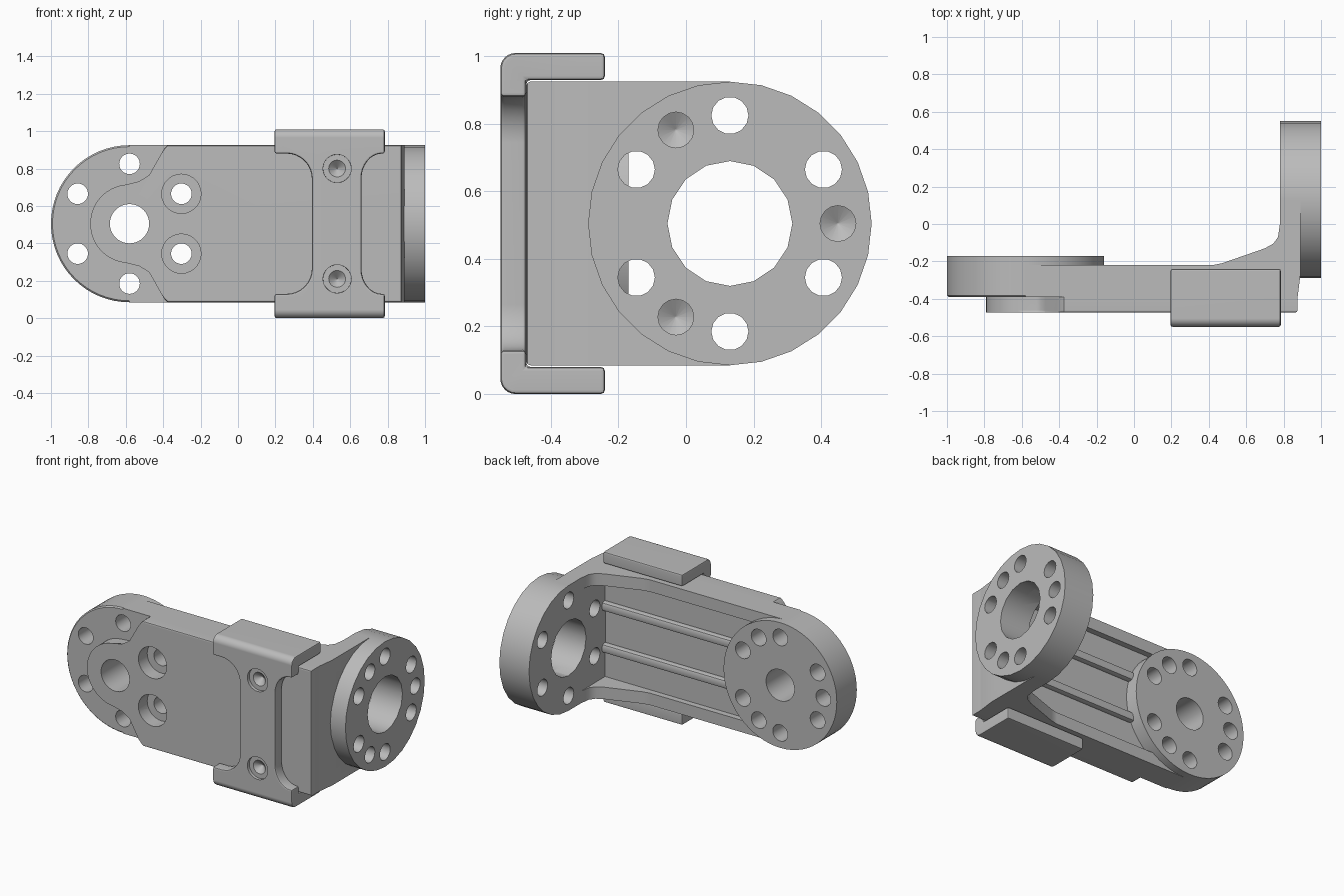
import bpy, bmesh
from math import cos, sin, pi, radians

if "Cube" in bpy.data.objects:
    bpy.data.objects.remove(bpy.data.objects["Cube"], do_unlink=True)

grey = bpy.data.materials.new("machined_grey")
grey.use_nodes = True
grey.diffuse_color = (0.5, 0.5, 0.5, 1)
grey.node_tree.nodes["Principled BSDF"].inputs["Base Color"].default_value = grey.diffuse_color

MID = 0.505          # height of the symmetry plane
DISC_R = 0.42
RING_R = 0.32        # bolt circle
AXES = {"X": lambda u, v, t: (t, u, v),
        "Y": lambda u, v, t: (u, t, v),
        "Z": lambda u, v, t: (u, v, t)}


def finish(name, bm):
    bmesh.ops.recalc_face_normals(bm, faces=bm.faces)
    mesh = bpy.data.meshes.new(name)
    bm.to_mesh(mesh)
    bm.free()
    mesh.materials.append(grey)
    ob = bpy.data.objects.new(name, mesh)
    bpy.context.collection.objects.link(ob)
    return ob


def prism(name, points, axis, t0, t1, bevel_start=0):
    """Extrude a 2D outline; optionally round the rim of its start face."""
    bm = bmesh.new()
    place = AXES[axis]
    ends = [[bm.verts.new(place(u, v, t)) for u, v in points] for t in (t0, t1)]
    start = bm.faces.new(ends[0])
    bm.faces.new(ends[1])
    n = len(points)
    for i in range(n):
        j = (i + 1) % n
        bm.faces.new((ends[0][i], ends[0][j], ends[1][j], ends[1][i]))
    if bevel_start:
        bmesh.ops.bevel(bm, geom=list(start.edges), offset=bevel_start, segments=2,
                        profile=0.5, affect="EDGES")
    return finish(name, bm)


def lathe(name, centre, axis, profile, sides):
    """Closed solid of revolution from (radius, position along axis) pairs."""
    bm = bmesh.new()
    place = AXES[axis]
    rings = []
    for r, t in profile:
        rings.append([bm.verts.new(place(centre[0] + r * cos(2 * pi * i / sides),
                                         centre[1] + r * sin(2 * pi * i / sides), t))
                      for i in range(sides)])
    for a, b in zip(rings, rings[1:]):
        for i in range(sides):
            j = (i + 1) % sides
            bm.faces.new((a[i], a[j], b[j], b[i]))
    bm.faces.new(rings[0])
    bm.faces.new(rings[-1])
    return finish(name, bm)


def box(name, x0, x1, y0, y1, z0, z1):
    return prism(name, [(x0, y0), (x1, y0), (x1, y1), (x0, y1)], "Z", z0, z1)


def apply(ob, mod):
    bpy.context.view_layer.objects.active = ob
    bpy.ops.object.modifier_apply(modifier=mod.name)


def cut(ob, cutters):
    for c in cutters:
        c.hide_render = True
        mod = ob.modifiers.new("cut", "BOOLEAN")
        mod.operation = "DIFFERENCE"
        mod.solver = "EXACT"
        mod.object = c
        apply(ob, mod)


def bevel(ob, width):
    mod = ob.modifiers.new("bevel", "BEVEL")
    mod.width = width
    mod.segments = 2
    mod.limit_method = "ANGLE"
    mod.angle_limit = radians(40)
    apply(ob, mod)


def arc(cx, cz, rx, rz, a0, a1, n):
    return [(cx + rx * cos(radians(a0 + (a1 - a0) * i / n)),
             cz + rz * sin(radians(a0 + (a1 - a0) * i / n))) for i in range(n + 1)]


def on_ring(centre, angle):
    return (centre[0] + RING_R * cos(radians(angle)), centre[1] + RING_R * sin(radians(angle)))


def flip(points):
    """Mirror an outline about the middle height, keeping its winding continuous."""
    return [(u, 2 * MID - v) for u, v in reversed(points)]


LOW, HIGH = MID - DISC_R, MID + DISC_R
A = (-0.58, MID)     # front disc centre in x, z
B = (0.13, MID)      # side disc centre in y, z

# Arm: L-shaped profile with a sloped inner gusset
arm = prism("arm_body", [
    (-0.58, -0.39), (0.875, -0.39), (0.89, -0.27), (0.89, 0.13), (0.78, 0.13),
    (0.78, 0), (0.77, -0.07), (0.745, -0.105), (0.7, -0.13), (0.47, -0.21),
    (0.42, -0.22), (-0.58, -0.22)], "Z", LOW, HIGH)

# Raised front plate with a round nose
flare = [(-0.375, HIGH), (-0.39, 0.913), (-0.41, 0.88), (-0.475, 0.765), (-0.495, 0.738), (-0.525, 0.72)]
nose = arc(A[0], MID, 0.21, 0.21, 95, 265, 28)
plate = prism("front_plate", [(0.875, LOW), (0.875, HIGH)] + flare + nose + flip(flare),
              "Y", -0.473, -0.39, 0.012)

# Discs at the two joints
front_disc = lathe("front_disc", A, "Y", [(DISC_R - 0.008, -0.39), (DISC_R, -0.382),
                                         (DISC_R, -0.17)], 64)
side_disc = lathe("side_disc", B, "X", [(DISC_R, 0.78), (DISC_R, 1.0)], 28)

# Shallow hollow in the back of the arm with two low lengthwise ribs
pocket = box("pocket_cutter", -0.36, 0.782, -0.26, 0.05, LOW + 0.08, HIGH - 0.08)
cut(arm, [pocket])
ribs = []
for name, z in (("upper_rib", MID + 0.14), ("lower_rib", MID - 0.14)):
    rib = box(name, -0.2, 0.8, -0.28, -0.225, z - 0.03, z + 0.03)
    bevel(rib, 0.018)
    ribs.append(rib)

# Holes through the front disc, two of them counterbored in the plate
front_holes = [lathe("bore_cutter", A, "Y", [(0.105, -0.7), (0.105, 0)], 40)]
for angle in (30, 90, 150, 210, 270, 330):
    profile = [(0.055, -0.7), (0.055, 0)]
    if angle in (30, 330):
        profile = [(0.105, -0.7), (0.105, -0.38), (0.055, -0.38), (0.055, 0)]
    front_holes.append(lathe("hole_cutter", on_ring(A, angle), "Y", profile, 28))
for angle in (60, 180, 300):
    front_holes.append(lathe("blind_cutter", on_ring(A, angle), "Y",
                             [(0.002, -0.32), (0.055, -0.29), (0.055, 0)], 24))
for part in (arm, plate, front_disc):
    cut(part, front_holes)

# Holes in the side disc: six through, three blind with conical ends
side_holes = [lathe("bore_cutter", B, "X", [(0.185, 0.7), (0.185, 1.1)], 16)]
for angle in (30, 90, 150, 210, 270, 330):
    side_holes.append(lathe("hole_cutter", on_ring(B, angle), "X", [(0.055, 0.7), (0.055, 1.1)], 14))
for angle in (0, 120, 240):
    side_holes.append(lathe("blind_cutter", on_ring(B, angle), "X",
                            [(0.002, 0.85), (0.053, 0.88), (0.053, 1.1)], 16))
for part in (arm, side_disc):
    cut(part, side_holes)

# Clamp: U-shaped strap over the arm, waisted on its front
top = 2 * MID
corner = arc(-0.505, top - 0.045, 0.045, 0.045, 90, 180, 6)
half = [(-0.473, HIGH + 0.005), (-0.24, HIGH + 0.005), (-0.24, top)] + corner
clamp = prism("clamp", half + flip(half), "X", 0.195, 0.785)
left = [(0.1, 0.88)] + arc(0.26, 0.745, 0.135, 0.135, 90, 0, 8)
right = [(0.9, 0.88)] + arc(0.77, 0.745, 0.11, 0.135, 90, 180, 8)
windows = [prism("waist_cutter", side + flip(side), "Y", -0.7, -0.472) for side in (left, right)]
cut(clamp, windows)
bevel(clamp, 0.012)
screws = [lathe("screw_cutter", (0.53, z), "Y", [(0.08, -0.7), (0.075, -0.53), (0.045, -0.53),
                                               (0.002, -0.49)], 28)
          for z in (0.8, 2 * MID - 0.8)]
cut(clamp, screws)

# Remove the cutters, then shade the parts with flat-looking faces
for c in [pocket] + front_holes + side_holes + windows + screws:
    bpy.data.objects.remove(c, do_unlink=True)
for ob in [arm, plate, front_disc, side_disc, clamp] + ribs:
    bpy.ops.object.select_all(action="DESELECT")
    ob.select_set(True)
    bpy.context.view_layer.objects.active = ob
    bpy.ops.object.shade_smooth_by_angle(angle=radians(30))
    mod = ob.modifiers.new("flat_faces", "WEIGHTED_NORMAL")
    mod.keep_sharp = True
    apply(ob, mod)
